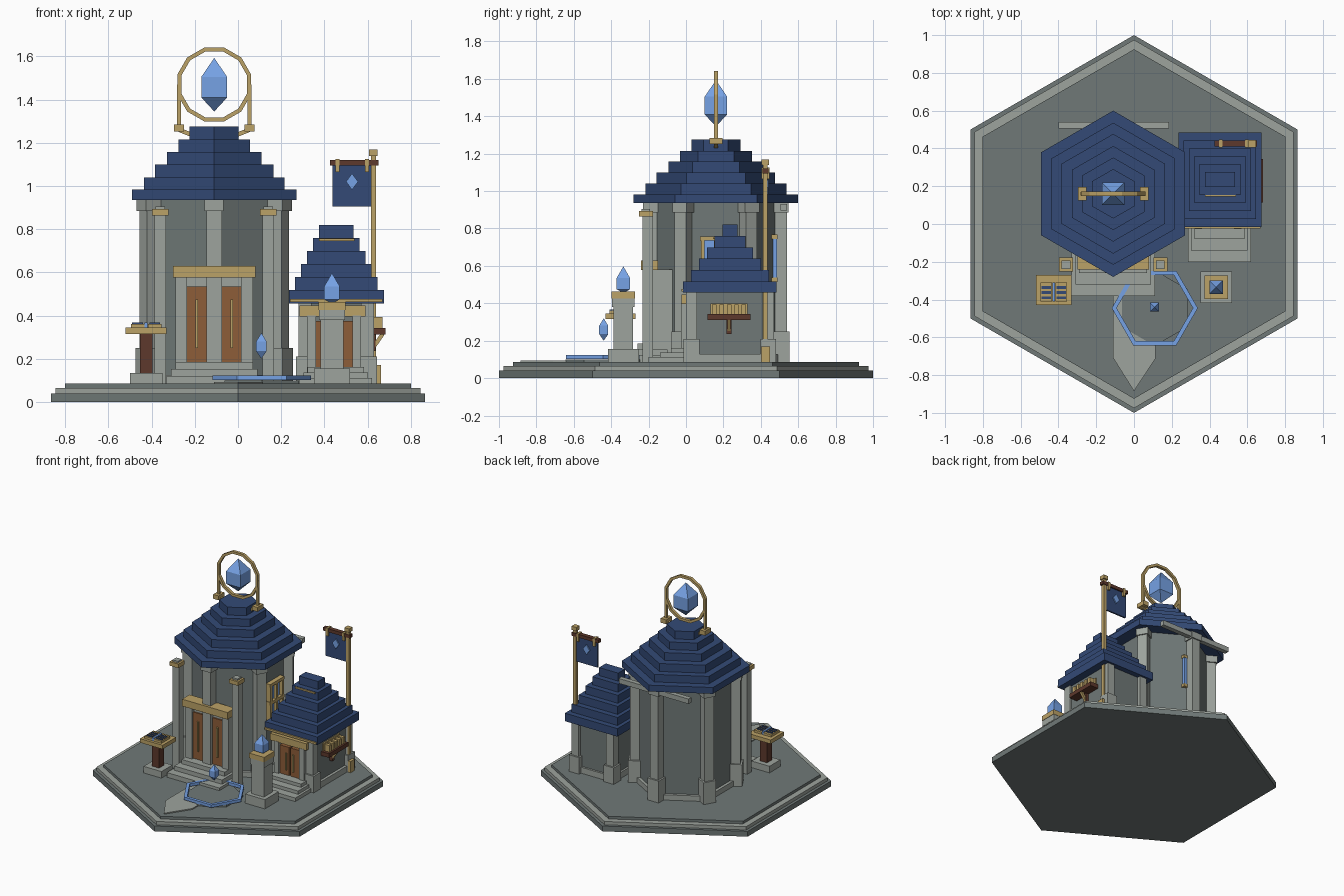
import bpy, math
from math import sin, cos, pi, radians
from mathutils import Matrix, Vector

if "Cube" in bpy.data.objects:
    bpy.data.objects.remove(bpy.data.objects["Cube"])


def material(name, rgb):
    m = bpy.data.materials.new(name)
    m.diffuse_color = (*rgb, 1)
    m.use_nodes = True
    m.node_tree.nodes["Principled BSDF"].inputs["Base Color"].default_value = m.diffuse_color
    return m


STONE = material("pale stone", (0.34, 0.37, 0.34))
WALL = material("grey wall", (0.16, 0.19, 0.185))
ROOF = material("navy roof", (0.033, 0.068, 0.18))
GOLD = material("dull gold", (0.50, 0.36, 0.135))
WOOD = material("door wood", (0.27, 0.11, 0.04))
BROWN = material("dark wood", (0.11, 0.04, 0.025))
GLOW = material("light blue", (0.18, 0.36, 0.78))


def mesh(name, verts, faces, mat):
    me = bpy.data.meshes.new(name)
    me.from_pydata(verts, [], faces)
    me.materials.append(mat)
    ob = bpy.data.objects.new(name, me)
    bpy.context.collection.objects.link(ob)
    return ob


def extrude(name, pts, z0, z1, mat):
    n = len(pts)
    v = [(x, y, z) for z in (z0, z1) for x, y in pts]
    f = [tuple(reversed(range(n))), tuple(range(n, 2 * n))]
    f += [(i, (i + 1) % n, n + (i + 1) % n, n + i) for i in range(n)]
    return mesh(name, v, f, mat)


def ngon(cx, cy, r, n=6, turn=90):
    return [(cx + r * cos(radians(turn) + 2 * pi * i / n),
             cy + r * sin(radians(turn) + 2 * pi * i / n)) for i in range(n)]


def box(name, x, y, z, mat):
    pts = [(x[0], y[0]), (x[1], y[0]), (x[1], y[1]), (x[0], y[1])]
    return extrude(name, pts, z[0], z[1], mat)


def block(name, cx, cy, w, d, z0, z1, mat, turn=0):
    ob = box(name, (-w / 2, w / 2), (-d / 2, d / 2), (z0, z1), mat)
    ob.data.transform(Matrix.Translation((cx, cy, 0)) @ Matrix.Rotation(turn, 4, 'Z'))
    return ob


def beam(name, a, b, w, mat):
    a, b = Vector(a), Vector(b)
    d = b - a
    ob = box(name, (-w / 2, w / 2), (-w / 2, w / 2), (0, d.length), mat)
    ob.data.transform(Matrix.Translation(a) @ d.to_track_quat('Z', 'Y').to_matrix().to_4x4())
    return ob


def crystal(name, cx, cy, r, zs):
    # square gem: bottom tip, lower shoulder, upper shoulder, top tip
    sq = [(cx - r, cy - r), (cx + r, cy - r), (cx + r, cy + r), (cx - r, cy + r)]
    v = [(x, y, z) for z in zs[1:3] for x, y in sq] + [(cx, cy, zs[0]), (cx, cy, zs[3])]
    f = []
    for i in range(4):
        j = (i + 1) % 4
        f += [(i, j, 4 + j, 4 + i), (j, i, 8), (4 + i, 4 + j, 9)]
    return mesh(name, v, f, GLOW)


def ring(name, n, ro, ri, depth, mat, matrix, turn=0.0):
    v, f = [], []
    for i in range(n):
        a = turn + 2 * pi * i / n
        for r, z in ((ro, -depth / 2), (ro, depth / 2), (ri, depth / 2), (ri, -depth / 2)):
            v.append((r * cos(a), r * sin(a), z))
        for k in range(4):
            j = (i + 1) % n
            f.append((4 * i + k, 4 * j + k, 4 * j + (k + 1) % 4, 4 * i + (k + 1) % 4))
    ob = mesh(name, v, f, mat)
    ob.data.transform(matrix)
    return ob


# Hexagonal ground slabs
for name, r, z0, z1, m in (("ground_lower", 1, 0, 0.04, WALL), ("ground_rim", 0.975, 0.04, 0.065, STONE),
                           ("ground_top", 0.925, 0.065, 0.085, WALL)):
    extrude(name, ngon(0, 0, r), z0, z1, m)

# Main tower body, pillars and tiered roof
TX, TY = -0.11, 0.16
extrude("tower_plinth", ngon(TX, TY, 0.36), 0.085, 0.125, STONE)
extrude("tower_wall", ngon(TX, TY, 0.335), 0.125, 0.935, WALL)
for i in range(6):
    a = radians(90 + 60 * i)
    x, y = TX + 0.345 * cos(a), TY + 0.345 * sin(a)
    block("tower_pillar", x, y, 0.07, 0.07, 0.085, 0.935, STONE, a)
    block("pillar_cap", x, y, 0.088, 0.088, 0.885, 0.935, STONE, a)
    if i != 3:
        block("pillar_foot", x, y, 0.095, 0.095, 0.085, 0.25, STONE, a)
roof_z = (0.935, 0.983, 1.04, 1.10, 1.158, 1.215, 1.275)
for i, r in enumerate((0.44, 0.376, 0.317, 0.253, 0.192, 0.131)):
    extrude("tower_roof_tier", ngon(TX, TY, r), roof_z[i], roof_z[i + 1], ROOF)

# Tower doorway and steps
box("doorway", (-0.29, 0.07), (-0.19, -0.06), (0.125, 0.58), STONE)
for s in (-1, 1):
    def span(a, b):
        return tuple(sorted((TX + s * a, TX + s * b)))
    box("door_leaf", span(0.03, 0.125), (-0.2, -0.18), (0.185, 0.535), WOOD)
    box("door_post", span(0.125, 0.18), (-0.215, -0.15), (0.125, 0.58), STONE)
    box("door_handle", span(0.075, 0.087), (-0.212, -0.195), (0.25, 0.475), GOLD)
    # slim side columns with gold caps
    block("side_column", TX + s * 0.25, -0.205, 0.055, 0.055, 0.085, 0.865, STONE)
    block("side_column_cap", TX + s * 0.25, -0.215, 0.075, 0.075, 0.863, 0.893, GOLD)
    block("side_column_top", TX + s * 0.25, -0.215, 0.045, 0.045, 0.893, 0.905, STONE)
box("door_lintel", (-0.3, 0.08), (-0.24, -0.15), (0.577, 0.63), GOLD)
for i in range(3):
    box("tower_step", (-0.33 + 0.02 * i, 0.11 - 0.02 * i), (-0.38 + 0.06 * i, -0.1),
        (0.085, 0.12 + 0.032 * i), STONE)

# Tower side window, back beam and back lamp tube
box("window_glass", (0.17, 0.195), (0.09, 0.23), (0.47, 0.74), GLOW)
for y in (0.09, 0.16, 0.23):
    block("window_upright", 0.2, y, 0.035, 0.02, 0.46, 0.75, GOLD)
for z in (0.46, 0.6, 0.735):
    block("window_rail", 0.2, 0.16, 0.035, 0.17, z, z + 0.022, GOLD)
box("back_beam", (-0.4, 0.185), (0.505, 0.54), (0.895, 0.932), STONE)
block("back_lamp", -0.06, 0.475, 0.022, 0.022, 0.53, 0.75, GLOW)
for z in (0.515, 0.745):
    block("back_lamp_clip", -0.06, 0.468, 0.03, 0.04, z, z + 0.022, GOLD)

# Gold ring and floating gem above the tower
ring("halo_ring", 12, 0.177, 0.158, 0.022, GOLD,
     Matrix.Translation((TX, TY, 1.47)) @ Matrix.Rotation(pi / 2, 4, 'X'), pi / 12)
for s in (-1, 1):
    x = TX + s * 0.163
    block("halo_post", x, TY, 0.018, 0.02, 1.27, 1.47, GOLD)
    block("halo_foot", x, TY, 0.045, 0.07, 1.252, 1.285, GOLD)
    beam("halo_strut", (x, TY, 1.26), (TX + s * 0.1, TY, 1.235), 0.02, GOLD)
crystal("tower_gem", TX, TY, 0.06, (1.345, 1.41, 1.505, 1.593))

# Side annex
AX, AY = 0.455, 0.235
box("annex_wall", (0.3, 0.615), (0.02, 0.445), (0.085, 0.46), WALL)
box("annex_plinth", (0.285, 0.635), (0.005, 0.46), (0.085, 0.13), STONE)
for x in (0.31, 0.6):
    for y in (0.03, 0.44):
        block("annex_pillar", x, y, 0.06, 0.06, 0.085, 0.46, STONE)
        block("annex_pillar_foot", x, y, 0.085, 0.085, 0.085, 0.21, STONE)
for i in range(6):
    z0 = 0.457 + 0.0605 * i
    block("annex_roof_tier", AX, AY, 0.44 - 0.056 * i, 0.5 - 0.084 * i, z0, z0 + 0.0605, ROOF)
box("annex_eave_trim", (0.24, 0.67), (-0.025, 0.01), (0.462, 0.477), GOLD)
box("annex_ridge_trim", (0.375, 0.54), (0.145, 0.16), (0.745, 0.757), GOLD)
box("annex_lintel", (0.285, 0.59), (-0.025, 0.03), (0.395, 0.447), GOLD)
for s in (-1, 1):
    block("annex_door", 0.445 + s * 0.045, 0.0, 0.078, 0.03, 0.15, 0.375, WOOD)
    block("annex_door_handle", 0.445 + s * 0.03, -0.018, 0.01, 0.012, 0.2, 0.33, GOLD)
    block("annex_door_post", 0.445 + s * 0.105, -0.002, 0.04, 0.05, 0.085, 0.4, STONE)
for i in range(3):
    box("annex_step", (0.285 + 0.018 * i, 0.62 - 0.018 * i), (-0.2 + 0.06 * i, 0.03),
        (0.085, 0.112 + 0.025 * i), STONE)

# Shelf on the annex side
box("shelf", (0.61, 0.682), (0.115, 0.345), (0.312, 0.343), BROWN)
box("shelf_back", (0.612, 0.625), (0.13, 0.33), (0.34, 0.4), GOLD)
for i in range(5):
    block("shelf_scroll", 0.65, 0.15 + 0.04 * i, 0.04, 0.024, 0.343, 0.393, GOLD)
block("shelf_post", 0.625, 0.23, 0.025, 0.025, 0.235, 0.315, BROWN)
beam("shelf_brace", (0.625, 0.23, 0.25), (0.67, 0.23, 0.315), 0.018, GOLD)

# Banner pole, crossbar and hanging cloth
block("banner_pole", 0.627, 0.425, 0.024, 0.024, 0.13, 1.15, GOLD)
block("banner_pole_foot", 0.64, 0.425, 0.045, 0.05, 0.085, 0.17, GOLD)
block("banner_finial", 0.627, 0.425, 0.04, 0.04, 1.14, 1.168, GOLD)
box("banner_crossbar", (0.425, 0.65), (0.41, 0.442), (1.095, 1.12), BROWN)
box("banner_cloth", (0.437, 0.617), (0.42, 0.432), (0.905, 1.095), ROOF)
for x in (0.46, 0.597):
    block("banner_loop", x, 0.426, 0.018, 0.042, 1.065, 1.125, GOLD)
for y in (0.416, 0.436):
    emblem = extrude("banner_diamond", [(-0.028, 0), (0, -0.038), (0.028, 0), (0, 0.038)],
                     -0.004, 0.004, GLOW)
    emblem.data.transform(Matrix.Translation((0.528, y, 1.02)) @ Matrix.Rotation(pi / 2, 4, 'X'))

# Reading stand
SX, SY = -0.425, -0.35
block("stand_base", SX, SY, 0.15, 0.13, 0.085, 0.135, STONE)
block("stand_post", SX, SY, 0.058, 0.058, 0.135, 0.315, BROWN)
block("stand_top", SX, SY, 0.19, 0.16, 0.315, 0.345, GOLD)
for s in (-1, 1):
    block("stand_page", SX + s * 0.04, SY - 0.01, 0.062, 0.1, 0.345, 0.362, GOLD)
    for i in range(3):
        block("page_line", SX + s * 0.04, SY - 0.04 + 0.027 * i, 0.05, 0.014, 0.362, 0.367, ROOF)
block("page_ribbon", SX, SY - 0.01, 0.014, 0.1, 0.345, 0.368, GLOW)

# Lantern pedestal with gem
LX, LY = 0.435, -0.335
block("pedestal_foot", LX, LY, 0.165, 0.165, 0.085, 0.155, STONE)
block("pedestal_shaft", LX, LY, 0.105, 0.105, 0.155, 0.4, STONE)
block("pedestal_collar", LX, LY, 0.12, 0.12, 0.38, 0.425, STONE)
block("pedestal_cap", LX, LY, 0.125, 0.125, 0.425, 0.462, GOLD)
crystal("pedestal_gem", LX, LY, 0.036, (0.455, 0.475, 0.535, 0.597))

# Pointed path, round dais, glowing ring and small gem
extrude("path", [(-0.11, -0.36), (-0.11, -0.71), (0, -0.885), (0.115, -0.71), (0.115, -0.36)],
        0.085, 0.093, STONE)
extrude("dais", ngon(0.11, -0.445, 0.2), 0.085, 0.1, WALL)
ring("glow_ring", 6, 0.228, 0.202, 0.022, GLOW, Matrix.Translation((0.11, -0.445, 0.112)))
crystal("small_gem", 0.108, -0.44, 0.024, (0.2, 0.235, 0.28, 0.32))

# Make all face normals point outward
import bmesh
for ob in bpy.context.collection.objects:
    bm = bmesh.new()
    bm.from_mesh(ob.data)
    bmesh.ops.recalc_face_normals(bm, faces=bm.faces)
    bm.to_mesh(ob.data)
    bm.free()
